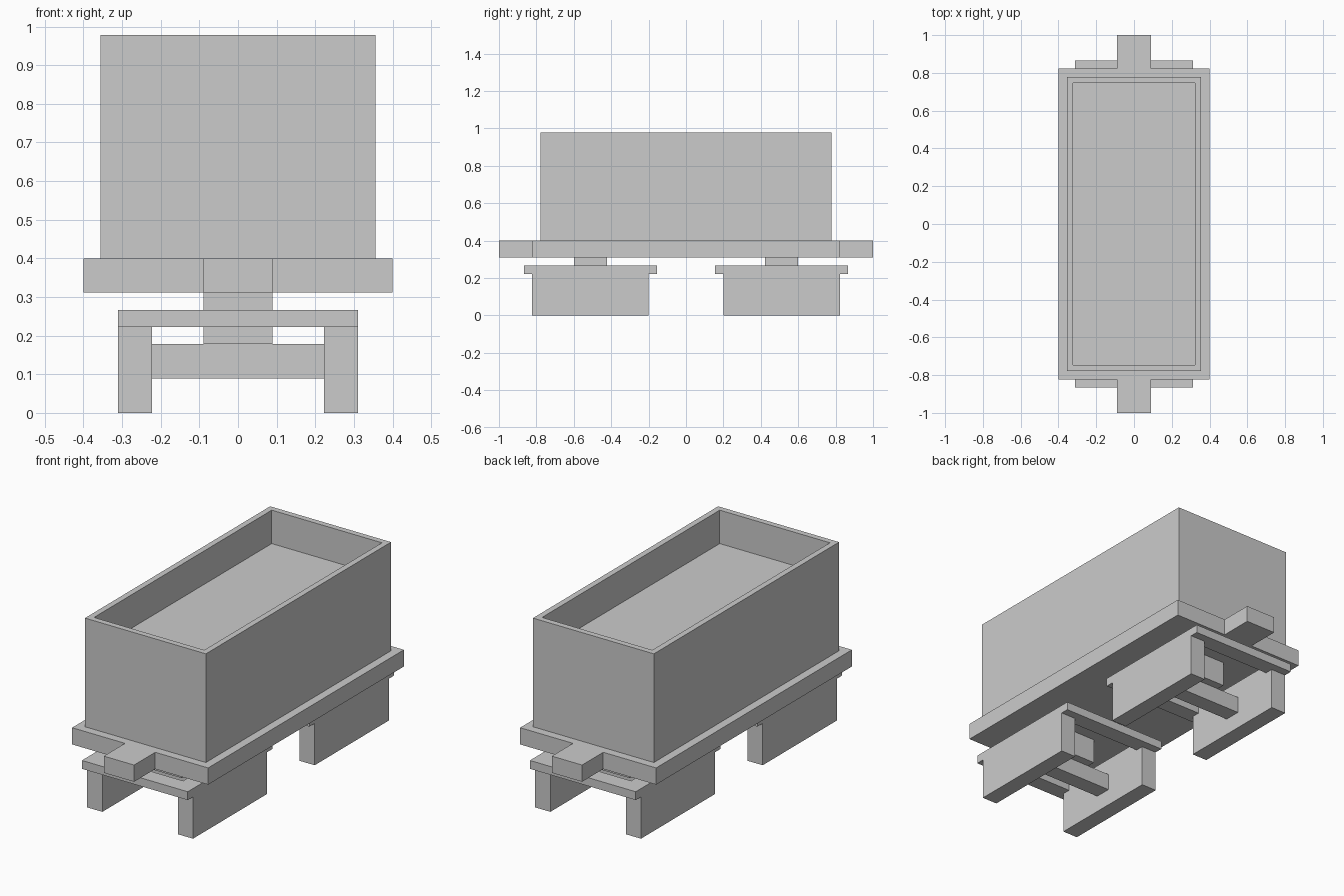
import bpy, bmesh
from mathutils import Vector

if "Cube" in bpy.data.objects:
    bpy.data.objects.remove(bpy.data.objects["Cube"])

U = 2 / 45  # modelling grid unit


def finish(name, bm):
    bmesh.ops.recalc_face_normals(bm, faces=bm.faces)
    mesh = bpy.data.meshes.new(name)
    bm.to_mesh(mesh)
    bm.free()
    obj = bpy.data.objects.new(name, mesh)
    bpy.context.collection.objects.link(obj)
    return obj


def prism(name, points, offset):
    """Extrude a closed outline (in grid units) along an offset."""
    bm = bmesh.new()
    face = bm.faces.new([bm.verts.new(Vector(p) * U) for p in points])
    ext = bmesh.ops.extrude_face_region(bm, geom=[face], use_keep_orig=True)
    verts = [g for g in ext["geom"] if isinstance(g, bmesh.types.BMVert)]
    bmesh.ops.translate(bm, verts=verts, vec=Vector(offset) * U)
    return finish(name, bm)


def box(name, x, y, z):
    pts = [(x[0], y[0], z[0]), (x[1], y[0], z[0]), (x[1], y[1], z[0]), (x[0], y[1], z[0])]
    return prism(name, pts, (0, 0, z[1] - z[0]))


# Deck with a coupler block at each end, one cross-shaped outline
half = [(9, -18.5), (9, 18.5), (2, 18.5), (2, 22.5)]
outline = half + [(-x, y) for x, y in reversed(half)]
outline = [(2, -22.5), (2, -18.5)] + outline + [(-2, -18.5), (-2, -22.5)]
prism("deck", [(x, y, 7) for x, y in outline], (0, 0, 2))

# Open-topped body: inset the top face and sink it to make the load floor
body = box("body", (-8, 8), (-17.5, 17.5), (9, 22))
bm = bmesh.new()
bm.from_mesh(body.data)
top = max(bm.faces, key=lambda f: f.calc_center_median().z)
bmesh.ops.inset_region(bm, faces=[top], thickness=U)
ext = bmesh.ops.extrude_face_region(bm, geom=[top])
floor = [g for g in ext["geom"] if isinstance(g, bmesh.types.BMVert)]
bmesh.ops.translate(bm, verts=floor, vec=(0, 0, -4 * U))
if top.is_valid:
    bmesh.ops.delete(bm, geom=[top], context="FACES_ONLY")
bmesh.ops.recalc_face_normals(bm, faces=bm.faces)
bm.to_mesh(body.data)
bm.free()

# Two bogies
for end, c in (("front", -11.5), ("rear", 11.5)):
    # Side frames with a lip at the top
    profile = [(-7, 0), (7, 0), (7, 5), (8, 5), (8, 6), (-8, 6), (-8, 5), (-7, 5)]
    for side, x in (("left", -7), ("right", 5)):
        prism(f"{end}_bogie_{side}_frame", [(x, c + y, z) for y, z in profile], (2, 0, 0))
    # End bars joining the frames
    for tag, y in (("outer", -8), ("inner", 6)):
        box(f"{end}_bogie_{tag}_bar", (-5, 5), (c + y, c + y + 2), (5, 6))
    # Cross beam and pivot block
    box(f"{end}_bogie_cross_beam", (-5, 5), (c - 1, c + 1), (2, 4))
    box(f"{end}_bogie_pivot", (-2, 2), (c - 2, c + 2), (4, 7))
